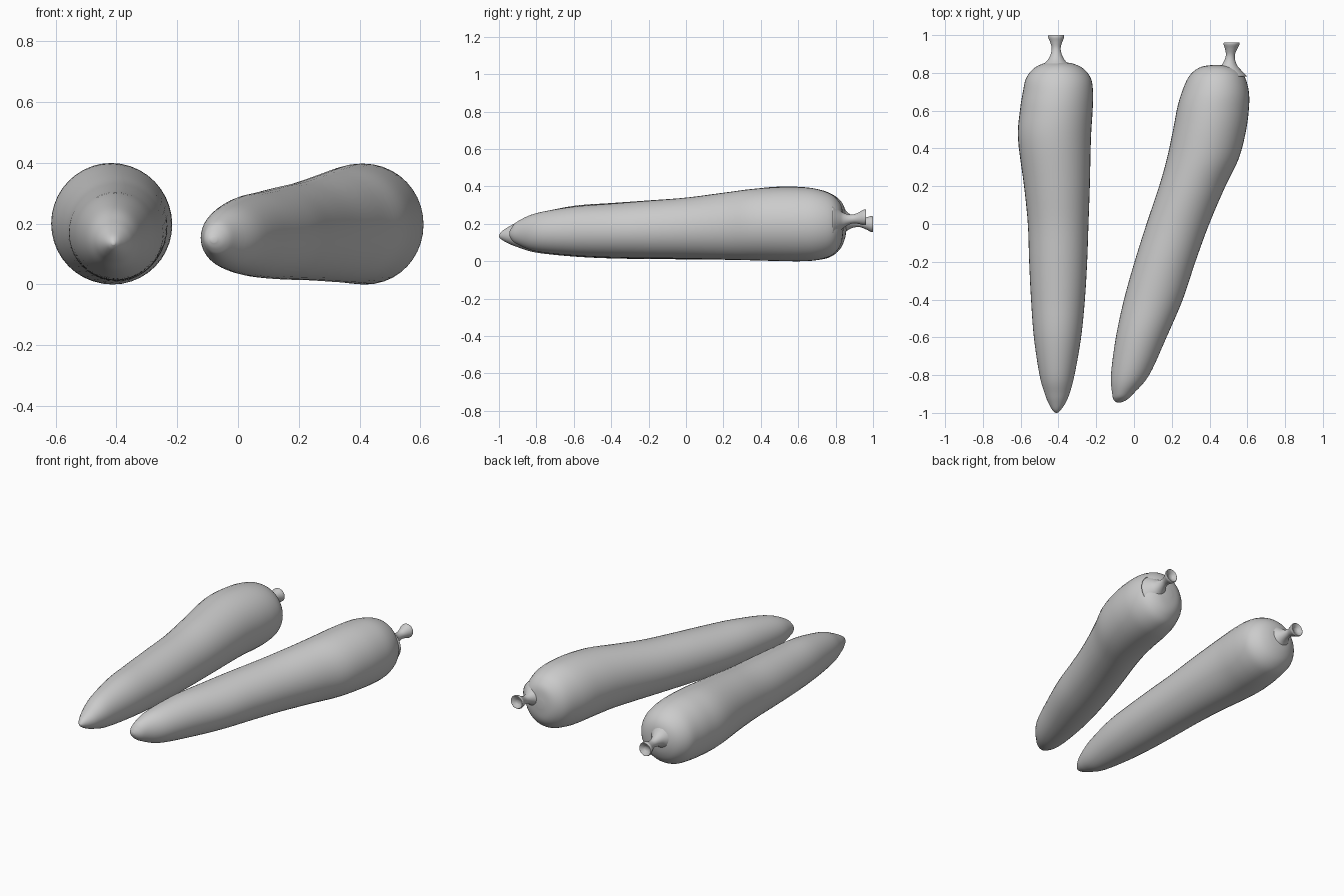
import bpy, bmesh, math
from mathutils import Vector

SIDES = 40


def catmull(a, b, c, d, t):
    return 0.5 * (2 * b + (c - a) * t + (2 * a - 5 * b + 4 * c - d) * t * t
                  + (3 * b - a - 3 * c + d) * t ** 3)


def smooth_rows(rows, steps):
    # Pass a smooth curve through the section rows
    out = []
    n = len(rows)
    for i in range(n - 1):
        p = [rows[max(0, min(n - 1, i + k))] for k in (-1, 0, 1, 2)]
        for s in range(steps):
            out.append([catmull(*v, s / steps) for v in zip(*p)])
    out.append(list(rows[-1]))
    return out


def loft(name, rows, steps):
    # Each row: y, left x, right x, bottom z, top z
    bm = bmesh.new()
    rings = []
    for y, x0, x1, z0, z1 in smooth_rows(rows, steps):
        cx, cz = (x0 + x1) / 2, (z0 + z1) / 2
        rx, rz = (x1 - x0) / 2, (z1 - z0) / 2
        rings.append([bm.verts.new((cx + rx * math.cos(2 * math.pi * k / SIDES), y,
                                    cz + rz * math.sin(2 * math.pi * k / SIDES)))
                      for k in range(SIDES)])
    for a, b in zip(rings, rings[1:]):
        for k in range(SIDES):
            m = (k + 1) % SIDES
            bm.faces.new((a[k], a[m], b[m], b[k]))
    for r in (rings[0], rings[-1]):
        c = bm.verts.new(sum((v.co for v in r), Vector()) / SIDES)
        for k in range(SIDES):
            bm.faces.new((r[k], r[(k + 1) % SIDES], c))
    bmesh.ops.recalc_face_normals(bm, faces=bm.faces)
    for f in bm.faces:
        f.smooth = True
    me = bpy.data.meshes.new(name)
    bm.to_mesh(me)
    bm.free()
    ob = bpy.data.objects.new(name, me)
    bpy.context.collection.objects.link(ob)
    return ob


def stem(name, base, end):
    # Flared stalk with a cupped end; (fraction, radius)
    profile = [(-0.25, .10), (0, .062), (.15, .042), (.35, .028), (.55, .024),
               (.75, .032), (.92, .042), (1, .040), (.97, .030), (.90, .012)]
    rows = []
    for t, r in profile:
        p = Vector(base).lerp(Vector(end), t)
        rows.append((p.y, p.x - r, p.x + r, p.z - r, p.z + r))
    return loft(name, rows, 4)


# Straight vegetable
loft("straight_body", [
    (-1.00, -.415, -.405, .130, .140), (-.985, -.432, -.388, .115, .160),
    (-.95, -.452, -.364, .095, .183), (-.90, -.472, -.342, .075, .210),
    (-.80, -.500, -.315, .046, .254), (-.60, -.530, -.280, .025, .296),
    (-.40, -.545, -.260, .015, .311), (-.20, -.555, -.248, .012, .325),
    (0, -.562, -.241, .010, .340), (.20, -.582, -.234, .008, .366),
    (.45, -.614, -.228, .003, .396), (.60, -.604, -.219, 0, .398),
    (.70, -.588, -.217, .006, .386), (.77, -.572, -.228, .022, .364),
    (.82, -.535, -.265, .060, .330), (.848, -.485, -.320, .115, .285),
    (.86, -.430, -.390, .18, .22)], 5)
stem("straight_stem", (-.412, .85, .215), (-.412, 1.0, .198))

# Slanted, slightly crooked vegetable
loft("slanted_body", [
    (-.945, -.090, -.070, .138, .155), (-.932, -.107, -.040, .115, .180),
    (-.90, -.115, -.005, .090, .213), (-.80, -.122, .080, .052, .257),
    (-.60, -.096, .172, .030, .292), (-.40, -.053, .258, .020, .308),
    (-.20, .003, .325, .016, .324), (0, .066, .398, .014, .340),
    (.20, .133, .484, .009, .366), (.35, .175, .556, .005, .386),
    (.50, .207, .594, .001, .397), (.62, .230, .609, 0, .396),
    (.70, .254, .608, .006, .386), (.77, .284, .590, .026, .362),
    (.81, .318, .560, .060, .330), (.833, .360, .515, .105, .290),
    (.842, .415, .460, .175, .225)], 5)
stem("slanted_stem", (.502, .818, .215), (.518, .962, .236))
